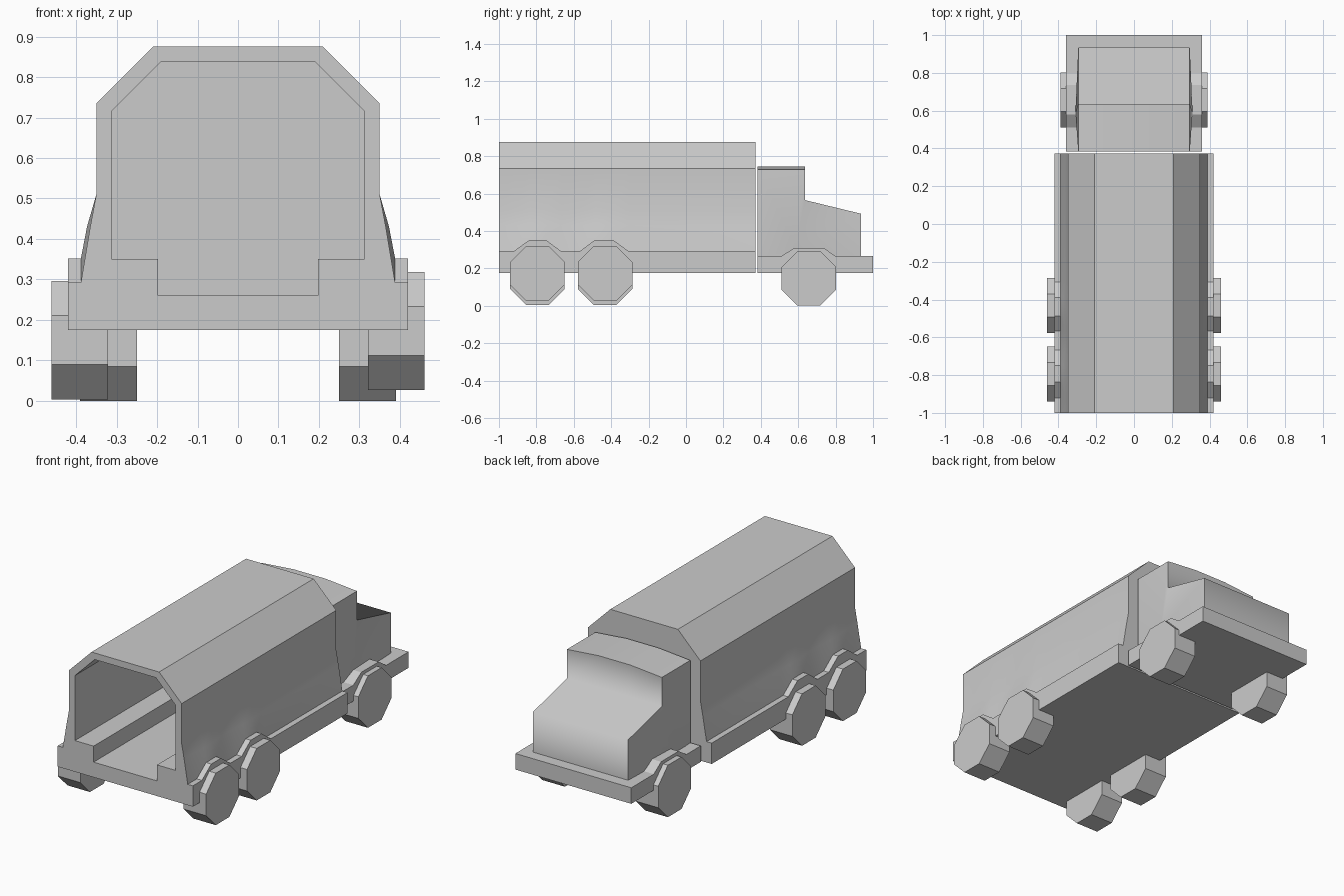
import bpy, bmesh, math

if "Cube" in bpy.data.objects:
    bpy.data.objects.remove(bpy.data.objects["Cube"])


def finish(name, bm, angle=30, soft=None):
    """Turn a bmesh into an object, smooth below the angle; soft(edge) marks extra smooth edges."""
    bmesh.ops.recalc_face_normals(bm, faces=bm.faces)
    for f in bm.faces:
        f.smooth = True
    for e in bm.edges:
        e.smooth = e.calc_face_angle(0) < math.radians(angle) or bool(soft and soft(e))
    me = bpy.data.meshes.new(name)
    bm.to_mesh(me)
    bm.free()
    ob = bpy.data.objects.new(name, me)
    bpy.context.collection.objects.link(ob)
    return ob


def loft(bm, rings):
    """Skin closed rings of points; returns the vertex rings."""
    vs = [[bm.verts.new(p) for p in r] for r in rings]
    n = len(vs[0])
    for a, b in zip(vs, vs[1:]):
        for i in range(n):
            j = (i + 1) % n
            bm.faces.new((a[i], a[j], b[j], b[i]))
    return vs


def section(y, half):
    """Closed cross-section at y from its right half, bottom to top."""
    return [(x, y, z) for x, z in half] + [(-x, y, z) for x, z in reversed(half)]


def ring_edges(bm, ring):
    return [bm.edges.get((a, ring[i - 1])) for i, a in enumerate(ring)]


# Cargo body: outer shell with raised arches over the rear wheels
LOW, HIGH = 0.292, 0.352
stations = [(-1, 0), (-0.92, 0), (-0.837, 1), (-0.75, 1), (-0.668, 0),
            (-0.567, 0), (-0.487, 1), (-0.39, 1), (-0.308, 0), (0.372, 0)]
bm = bmesh.new()
outer = []
for y, up in stations:
    z = HIGH if up else LOW
    outer.append(section(y, [(0.42, 0.175), (0.42, z), (0.388, z),
                             (0.373 if up else 0.365, 0.43),
                             (0.35, 0.51), (0.35, 0.735), (0.21, 0.875)]))
shell = loft(bm, outer)
bm.faces.new(shell[-1])

# Open-backed cavity with a bench along each side
room = [(0.197, 0.26), (0.197, 0.35), (0.313, 0.35), (0.313, 0.715), (0.19, 0.838)]
cavity = loft(bm, [section(-1, room), section(0.333, room)])
bm.faces.new(cavity[-1])
bmesh.ops.triangle_fill(bm, use_beauty=True, use_dissolve=False,
                        edges=ring_edges(bm, shell[0]) + ring_edges(bm, cavity[0]))
finish("cargo_body", bm)

# Front chassis slab with wheel arches
bm = bmesh.new()
slab = loft(bm, [section(y, [(0.36, 0.175), (0.36, z)]) for y, z in
                 [(0.383, 0.265), (0.51, 0.265), (0.58, 0.31), (0.735, 0.31), (0.80, 0.265), (1.0, 0.265)]])
bm.faces.new(slab[0])
bm.faces.new(slab[-1])
finish("front_chassis", bm, 5)

# Cab: side profile swept across x with a slightly crowned roof
bm = bmesh.new()
cab = loft(bm, [[(x, y, z) for y, z in
                 [(0.383, 0.25), (0.383, roof), (0.635, roof), (0.635, 0.565), (0.935, 0.492), (0.935, 0.25)]]
                for x, roof in [(-0.295, 0.728), (-0.1, 0.745), (0.1, 0.745), (0.295, 0.728)]])
sides = [bm.faces.new(cab[0]), bm.faces.new(cab[-1])]
# Flare each cab side out over the wheel
for v in bmesh.ops.poke(bm, faces=sides)["verts"]:
    v.co = (math.copysign(0.31, v.co.x), 0.59, 0.31)


def hood_fold(e):
    a, b = (v.co for v in e.verts)
    return abs(a.y - b.y) < 1e-4 and abs(a.z - b.z) < 1e-4 and 0.4 < a.z < 0.6


finish("cab", bm, 30, hood_fold)


# Eight-sided wheels
def wheel(name, x, y, z):
    bm = bmesh.new()
    r = 0.146 / math.cos(math.pi / 8)
    pts = [(r * math.cos(a), r * math.sin(a)) for a in
           (math.pi / 8 + i * math.pi / 4 for i in range(8))]
    rings = loft(bm, [[(x + dx, y + u, z + v) for u, v in pts] for dx in (-0.07, 0.07)])
    for r in rings:
        bm.faces.new(r)
    finish(name, bm, 5)


for side, s in (("left", -1), ("right", 1)):
    wheel(f"front_wheel_{side}", s * 0.32, 0.657, 0.146)
    # the right rear pair sits a little higher
    rear_z = 0.15 if s < 0 else 0.173
    wheel(f"middle_wheel_{side}", s * 0.391, -0.432, rear_z)
    wheel(f"rear_wheel_{side}", s * 0.391, -0.795, rear_z)
